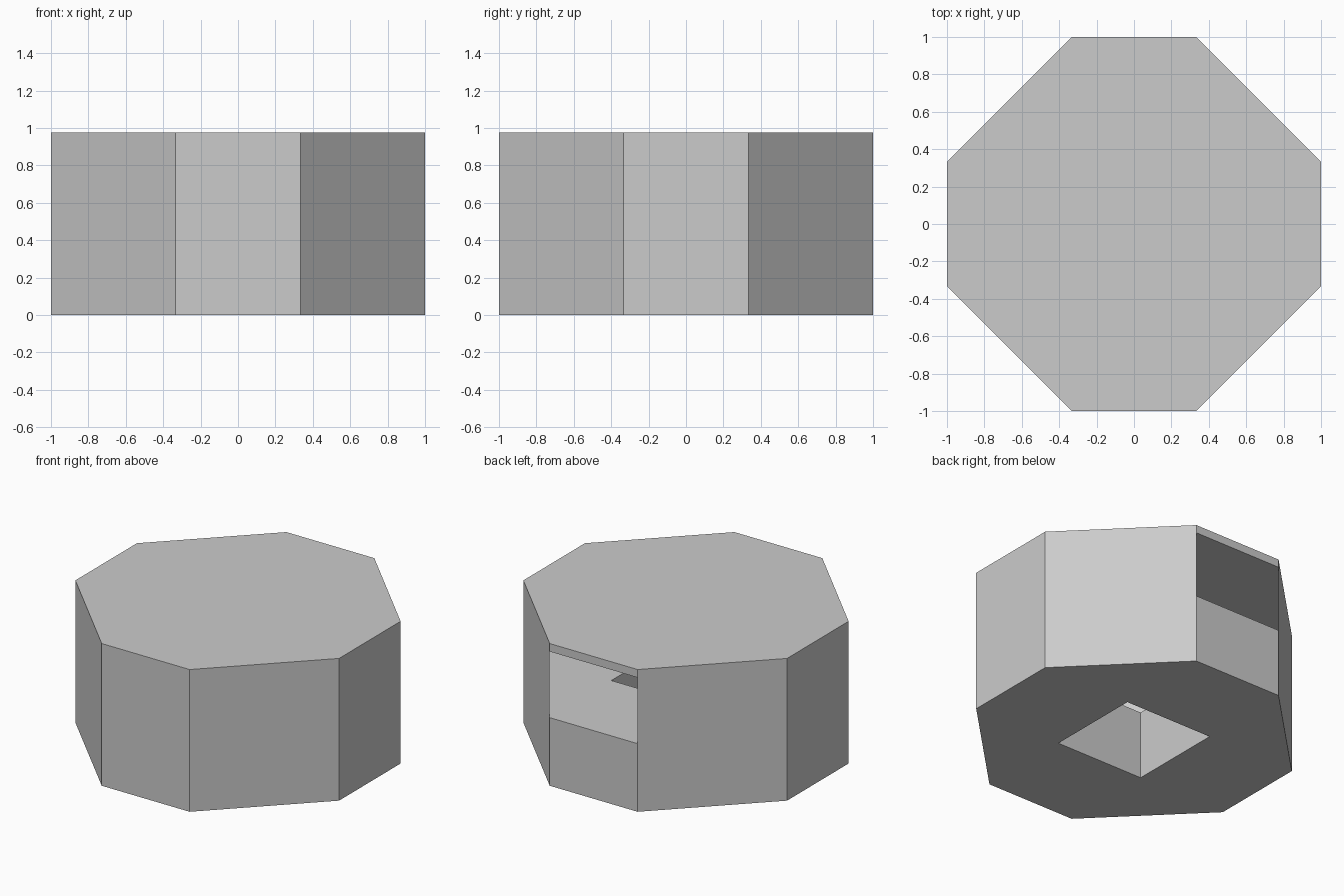
import bpy, bmesh

if "Cube" in bpy.data.objects:
    bpy.data.objects.remove(bpy.data.objects["Cube"])

T = 1 / 3                      # half length of the straight octagon sides, and of the square shaft
OCT = [(T, 1), (-T, 1), (-1, T), (-1, -T), (-T, -1), (T, -1), (1, -T), (1, T)]
# square shaft outline, each corner doubled so it pairs with the octagon
SHAFT = [(T, T), (-T, T), (-T, T), (-T, -T), (-T, -T), (T, -T), (T, -T), (T, T)]
FLOOR, CEILING, TOP = 0.467, 0.92, 0.975


def ring(bm, pts, z):
    return [bm.verts.new((x, y, z)) for x, y in pts]


def bridge(bm, a, b, skip=()):
    for i in range(len(a)):
        if i not in skip:
            j = (i + 1) % len(a)
            bm.faces.new((a[i], a[j], b[j], b[i]))


def finish(bm, name, solid=True):
    if solid:
        bmesh.ops.remove_doubles(bm, verts=bm.verts[:], dist=1e-4)
        bmesh.ops.recalc_face_normals(bm, faces=bm.faces[:])
    me = bpy.data.meshes.new(name)
    bm.to_mesh(me)
    bm.free()
    ob = bpy.data.objects.new(name, me)
    bpy.context.collection.objects.link(ob)


# Base block with a square shaft through it
bm = bmesh.new()
out0, out1 = ring(bm, OCT, 0), ring(bm, OCT, FLOOR)
in0, in1 = ring(bm, SHAFT, 0), ring(bm, SHAFT, FLOOR)
bridge(bm, out0, out1)
bridge(bm, out1, in1)
bridge(bm, in1, in0, skip=(1, 3, 5, 7))
bridge(bm, in0, out0)
finish(bm, "base_block")

# Thin walls around the room, open at the back
bm = bmesh.new()
bridge(bm, ring(bm, OCT, FLOOR), ring(bm, OCT, CEILING), skip=(0,))
finish(bm, "room_walls", solid=False)

# Flat lid
bm = bmesh.new()
low, high = ring(bm, OCT, CEILING), ring(bm, OCT, TOP)
bridge(bm, low, high)
bm.faces.new(low[::-1])
bm.faces.new(high)
finish(bm, "lid")
